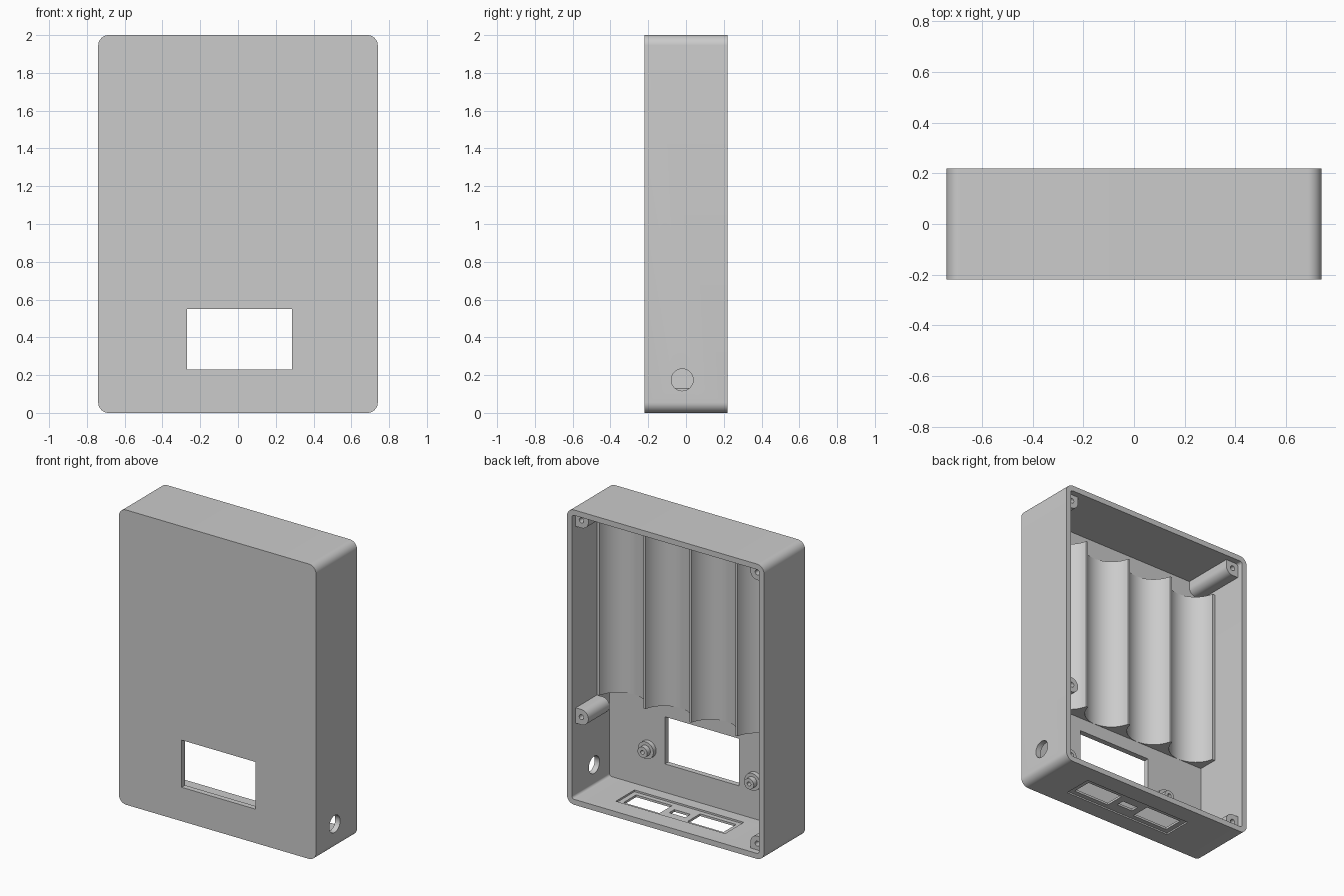
import bpy, bmesh
from math import sin, cos, pi, radians

cube = bpy.data.objects.get("Cube")
if cube:
    bpy.data.objects.remove(cube, do_unlink=True)

grey = bpy.data.materials.new("light grey plastic")
grey.use_nodes = True
grey.diffuse_color = (0.6, 0.6, 0.6, 1)
grey.node_tree.nodes["Principled BSDF"].inputs["Base Color"].default_value = (0.6, 0.6, 0.6, 1)

# Main sizes
W, D, H = 0.74, 0.22, 2.0
T = 0.037
FLOOR = -D + T


def arc(cx, cy, r, a0, a1, n):
    return [(cx + r * cos(radians(a0 + (a1 - a0) * i / n)),
             cy + r * sin(radians(a0 + (a1 - a0) * i / n))) for i in range(n + 1)]


def circle(cx, cy, r, n=40):
    return arc(cx, cy, r, 0, 360, n)[:-1]


def rect(cx, cy, w, h):
    return [(cx + sx * w / 2, cy + sy * h / 2) for sx, sy in ((-1, -1), (1, -1), (1, 1), (-1, 1))]


def rounded(x, z0, z1, r):
    pts = []
    for i, (sx, cz) in enumerate(((1, z1 - r), (-1, z1 - r), (-1, z0 + r), (1, z0 + r))):
        pts += arc(sx * (x - r), cz, r, 90 * i, 90 * i + 90, 10)
    return pts


def prism(name, pts, axis, lo, hi):
    """Extrude a flat outline along one axis."""
    place = {"x": lambda a, b, t: (t, a, b),
             "y": lambda a, b, t: (a, t, b),
             "z": lambda a, b, t: (a, b, t)}[axis]
    bm = bmesh.new()
    rows = [[bm.verts.new(place(a, b, t)) for a, b in pts] for t in (lo, hi)]
    bm.faces.new(rows[0])
    bm.faces.new(rows[1])
    for i in range(len(pts)):
        j = (i + 1) % len(pts)
        bm.faces.new((rows[0][i], rows[0][j], rows[1][j], rows[1][i]))
    bmesh.ops.recalc_face_normals(bm, faces=bm.faces)
    mesh = bpy.data.meshes.new(name)
    bm.to_mesh(mesh)
    bm.free()
    mesh.materials.append(grey)
    obj = bpy.data.objects.new(name, mesh)
    bpy.context.collection.objects.link(obj)
    return obj


def activate(obj):
    bpy.ops.object.select_all(action="DESELECT")
    obj.select_set(True)
    bpy.context.view_layer.objects.active = obj


def cut(obj, pts, axis, lo, hi):
    tool = prism("cutter", pts, axis, lo, hi)
    tool.hide_render = True
    mod = obj.modifiers.new("cut", "BOOLEAN")
    mod.operation = "DIFFERENCE"
    mod.solver = "EXACT"
    mod.object = tool
    activate(obj)
    bpy.ops.object.modifier_apply(modifier=mod.name)
    bpy.data.objects.remove(tool, do_unlink=True)


def smooth(obj):
    activate(obj)
    bpy.ops.object.shade_smooth_by_angle(angle=radians(30))


# Case shell, open at the back
shell = prism("case_shell", rounded(W, 0, H, 0.055), "y", -D, D)
cut(shell, rounded(W - T, T, H - T, 0.018), "y", FLOOR, D + 0.1)

# Display window and side jack hole
cut(shell, rect(0.008, 0.39, 0.555, 0.32), "y", -D - 0.1, FLOOR + 0.05)
cut(shell, circle(-0.02, 0.175, 0.058), "x", W - 0.1, W + 0.1)

# Port panel in the bottom: shallow recess on both sides, then openings
PX, PY = 0.05, -0.005
cut(shell, rect(PX, PY, 0.82, 0.2), "z", -0.1, 0.01)
cut(shell, rect(PX, PY, 0.82, 0.2), "z", T - 0.012, T + 0.02)
for offset in (-0.24, 0.24):
    cut(shell, rect(PX + offset, PY, 0.27, 0.135), "z", -0.1, 0.1)
cut(shell, rect(PX, PY, 0.12, 0.055), "z", -0.1, 0.1)
smooth(shell)

# Battery cradle: four round channels side by side
PITCH, R, RIDGE = 0.345, 0.168, -0.048
outline = [(-0.715, FLOOR - 0.015), (0.715, FLOOR - 0.015), (0.715, RIDGE)]
for i in range(4):
    outline += arc((1.5 - i) * PITCH, FLOOR + R + 0.001, R, -11.5, -168.5, 28)
outline.append((-0.715, RIDGE))
cradle = prism("battery_cradle", outline, "z", 0.64, 1.84)
smooth(cradle)

# Screw posts: three in corners, one on the side wall above the jack
PR, PXC, TOP = 0.052, 0.66, 0.178


def screw_post(name, side, z, up, y0):
    wall_x = W - 0.02
    if up:
        wall_z = H - 0.02 if up > 0 else 0.02
        pts = [(PXC - a, z - up * b) for a, b in arc(0, 0, PR, 0, 90, 10)]
        pts += [(wall_x, z - up * PR), (wall_x, wall_z), (PXC - PR, wall_z)]
    else:
        pts = [(PXC - a, z + b) for a, b in arc(0, 0, PR, -90, 90, 20)]
        pts += [(wall_x, z + PR), (wall_x, z - PR)]
    post = prism(name, [(side * a, b) for a, b in pts], "y", y0, TOP)
    cut(post, circle(side * PXC, z, 0.017, 20), "y", TOP - 0.2, TOP + 0.1)
    smooth(post)


screw_post("top_left_screw_post", 1, 1.92, 1, FLOOR - 0.01)
screw_post("top_right_screw_post", -1, 1.92, 1, FLOOR - 0.01)
screw_post("bottom_right_screw_post", -1, 0.08, -1, FLOOR - 0.01)
screw_post("side_screw_post", 1, 0.585, 0, -0.05)

# Circuit board standoffs with a wide foot
for name, x in (("left_standoff", 0.41), ("right_standoff", -0.39)):
    for part, radius, height in (("foot", 0.058, 0.03), ("pin", 0.036, 0.065)):
        piece = prism(name + "_" + part, circle(x, 0.3, radius, 32), "y", FLOOR - 0.01, FLOOR + height)
        cut(piece, circle(x, 0.3, 0.014, 16), "y", FLOOR + 0.005, FLOOR + 0.2)
        smooth(piece)
